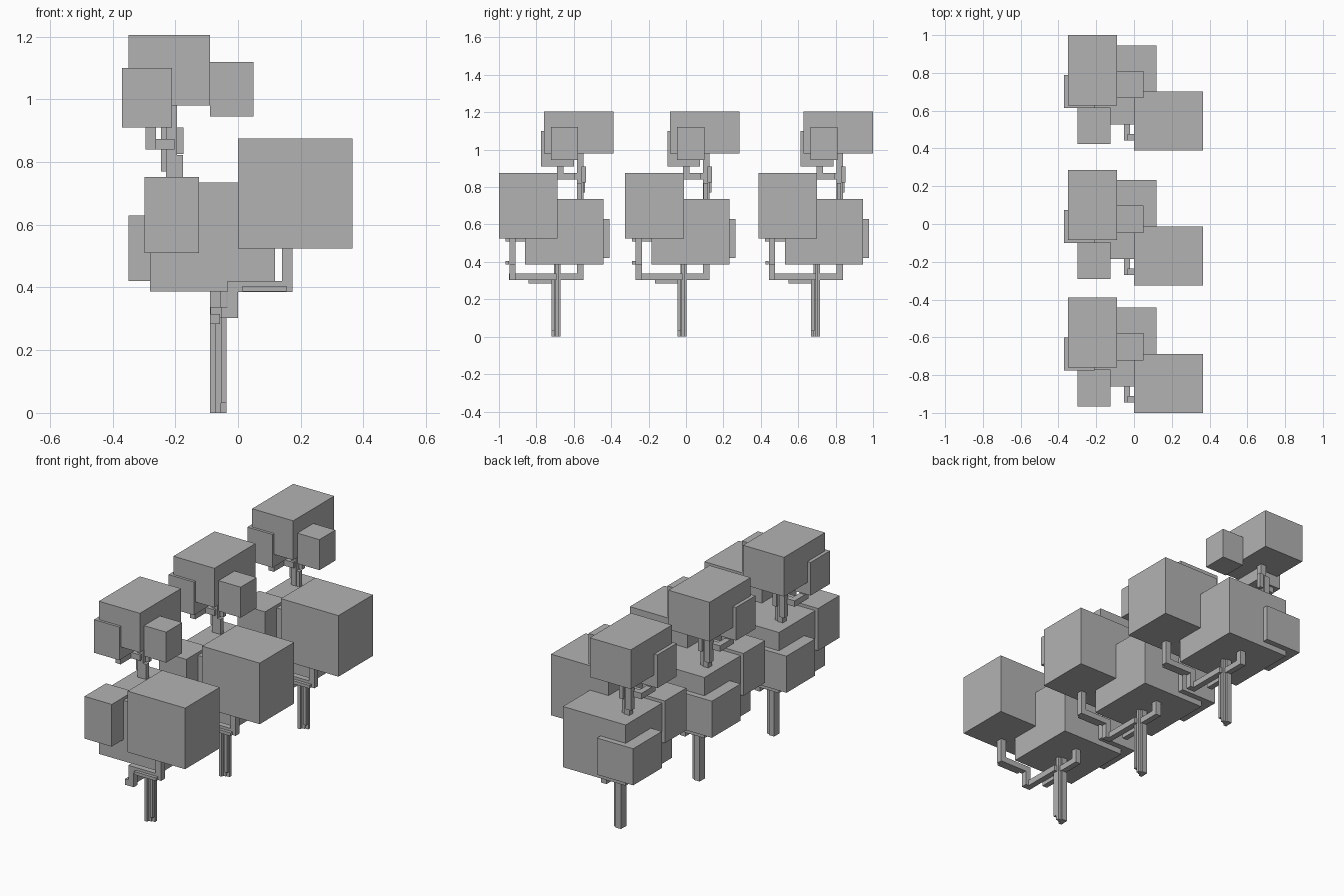
import bpy
import bmesh
from mathutils import Matrix, Vector

cube = bpy.data.objects.get("Cube")
if cube:
    bpy.data.objects.remove(cube, do_unlink=True)

grey = bpy.data.materials.new("plain_grey")
grey.use_nodes = True
colour = (0.45, 0.45, 0.45, 1)
grey.diffuse_color = colour
grey.node_tree.nodes["Principled BSDF"].inputs["Base Color"].default_value = colour

# Three matching trees stand in a row
tree_offsets = {"front": 0, "middle": .675, "back": 1.388}
axes = {"x": Vector.Fill(3, 0), "y": Vector.Fill(3, 0), "z": Vector.Fill(3, 0)}
for index, axis in enumerate(axes.values()):
    axis[index] = 1


def add_block(bm, low, high):
    """Add a box between two opposite corners."""
    size = high - low
    placing = Matrix.Translation((low + high) / 2) @ Matrix.Diagonal(size.to_4d())
    bmesh.ops.create_cube(bm, size=1, matrix=placing)


def place_in_trees(bm, name):
    """Turn the shape into one part, shared by every tree of the row."""
    mesh = bpy.data.meshes.new(name)
    bm.to_mesh(mesh)
    bm.free()
    mesh.materials.append(grey)
    for row, offset in tree_offsets.items():
        part = bpy.data.objects.new(row + "_tree_" + name, mesh)
        part.location.y = offset
        bpy.context.collection.objects.link(part)


def foliage(name, low, high):
    """A single block of leaves."""
    bm = bmesh.new()
    add_block(bm, Vector(low), Vector(high))
    place_in_trees(bm, name)


def branch(name, start, steps, width=.034):
    """A square bar that walks from its start along one axis after another."""
    bm = bmesh.new()
    here = Vector(start)
    half = Vector.Fill(3, width / 2)
    for axis, distance in steps:
        there = here + axes[axis] * distance
        low = Vector(map(min, here, there))
        high = Vector(map(max, here, there))
        add_block(bm, low - half, high + half)
        here = there
    place_in_trees(bm, name)


# Foliage of the crown
foliage("crown_foliage", low=(-.35, -.76, .98), high=(-.09, -.388, 1.205))
foliage("crown_right_tuft", low=(-.09, -.722, .945), high=(.05, -.577, 1.12))
foliage("crown_left_tuft", low=(-.37, -.775, .91), high=(-.21, -.6, 1.1))

# Foliage lower down
foliage("side_foliage", low=(0, -1, .525), high=(.365, -.687, .875))
foliage("middle_foliage", low=(-.28, -.86, .387), high=(.118, -.442, .735))
foliage("front_tuft", low=(-.298, -.965, .51), high=(-.125, -.77, .752))
foliage("back_tuft", low=(-.35, -.67, .42), high=(-.12, -.41, .63))

# Trunk with thin ribs that leave a groove at the front
branch("trunk", (-.072, -.688, .017), [("z", .37)])
branch("trunk_side_rib", (-.046, -.69, .009), [("z", .38)], width=.018)
branch("trunk_right_rib", (-.046, -.711, .04), [("z", .28)], width=.018)
branch("trunk_left_rib", (-.081, -.711, .009), [("z", .3)], width=.018)

# Stepped branch that carries the side foliage
branch("front_branch", (-.07, -.71, .32),
       [("x", .033), ("y", -.218), ("x", .02), ("z", .083), ("x", .174), ("z", .12)])
branch("front_branch_bark", (-.074, -.735, .3), [("y", -.09)], width=.032)
branch("front_branch_rib", (.024, -.955, .396), [("x", .122)], width=.018)

# Branch behind the trunk, up into the middle foliage
branch("back_branch", (-.067, -.69, .32), [("y", .124), ("z", .09)])

# Stem between the middle foliage and the crown
branch("upper_stem", (-.212, -.566, .73), [("z", .25)])
branch("upper_stem_low_rib", (-.187, -.57, .73), [("z", .08)], width=.024)
branch("upper_stem_back_rib", (-.228, -.557, .787), [("z", .106)])
branch("upper_stem_side_rib", (-.186, -.547, .837), [("z", .062)], width=.024)

# Small branch that carries the left tuft of the crown
branch("crown_branch", (-.22, -.58, .857), [("x", -.058), ("y", -.093), ("z", .05)])
